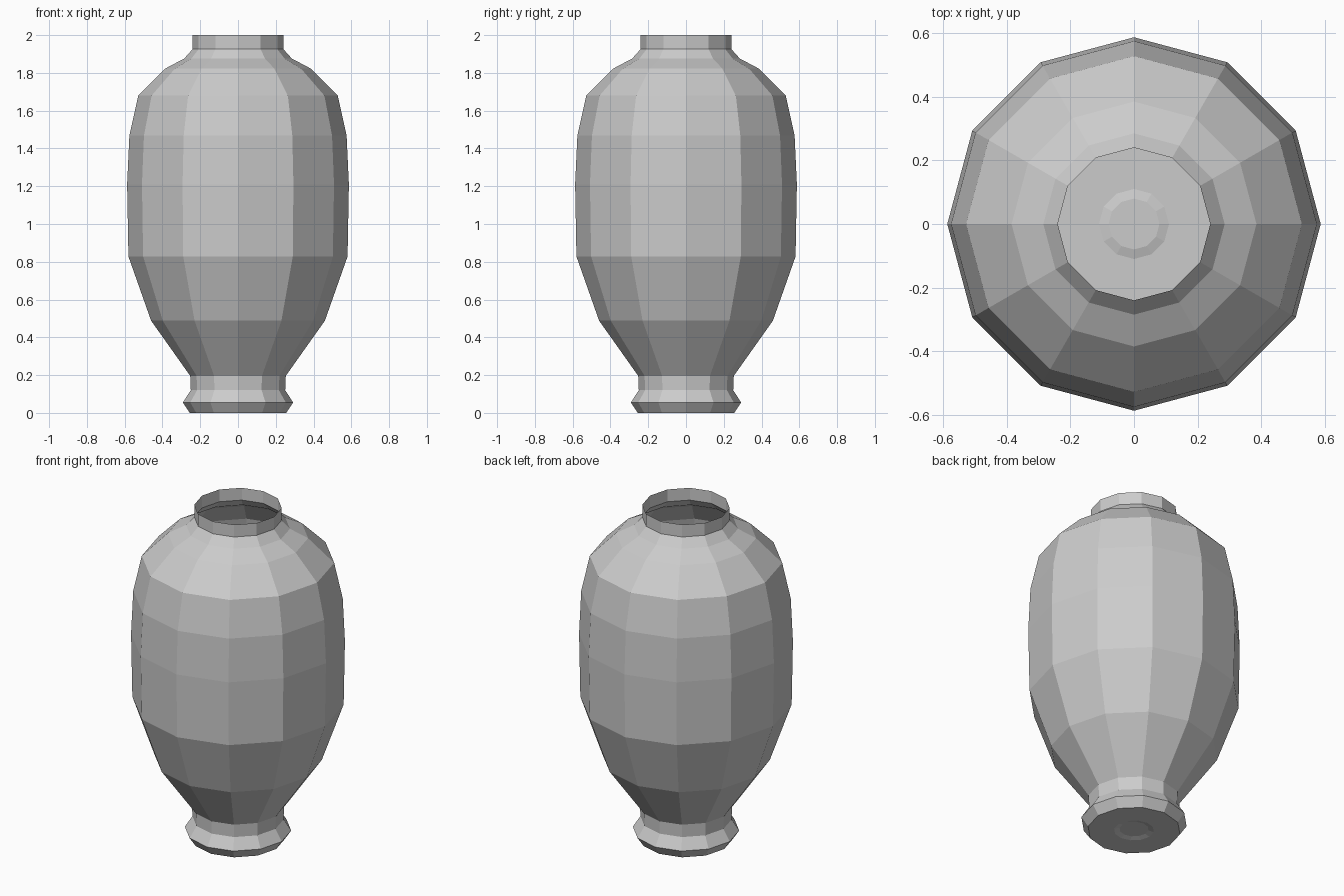
import bpy, bmesh, math

if "Cube" in bpy.data.objects:
    bpy.data.objects.remove(bpy.data.objects["Cube"])

SIDES = 12
# Profile (radius, height): shallow dimple under the foot, then foot, belly, shoulder, neck
PROFILE = [
    (0.08, 0.008), (0.11, 0.0), (0.255, 0.0), (0.292, 0.055), (0.25, 0.12),
    (0.253, 0.196), (0.46, 0.488), (0.58, 0.828), (0.587, 1.21),
    (0.575, 1.468), (0.528, 1.68), (0.385, 1.823), (0.285, 1.876),
    (0.24, 1.926), (0.24, 2.0),
]


def lathe(name, profile, sides):
    bm = bmesh.new()
    rings = []
    for r, z in profile:
        rings.append([bm.verts.new((r * math.cos(2 * math.pi * i / sides),
                                    r * math.sin(2 * math.pi * i / sides), z))
                      for i in range(sides)])
    for low, high in zip(rings, rings[1:]):
        for i in range(sides):
            j = (i + 1) % sides
            bm.faces.new((low[i], low[j], high[j], high[i]))
    # Closed floor, open mouth
    bm.faces.new(rings[0][::-1])
    mesh = bpy.data.meshes.new(name)
    bm.to_mesh(mesh)
    bm.free()
    obj = bpy.data.objects.new(name, mesh)
    bpy.context.collection.objects.link(obj)
    return obj


# Thin-walled, flat-shaded vase
lathe("vase", PROFILE, SIDES)
